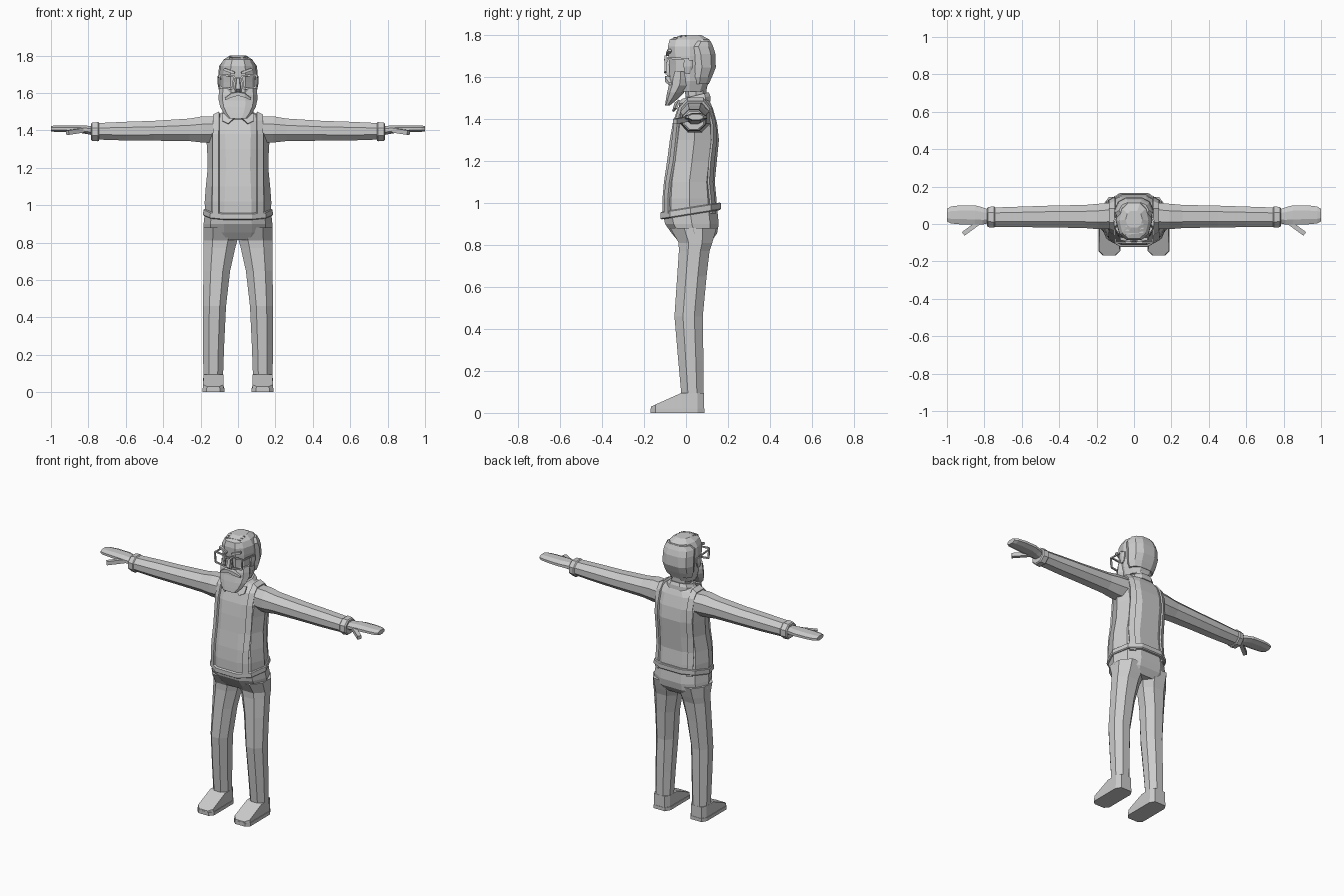
import bpy, bmesh, math
from mathutils import Vector

BODY = [(.4, 0), (.8, .16), (1, .5), (.8, .84), (.4, 1)]
OCT = [(1, .4), (.45, 1), (-.45, 1), (-1, .4), (-1, -.4), (-.45, -1), (.45, -1), (1, -.4)]


def finish(name, bm, mirror=False, thick=0):
    bmesh.ops.recalc_face_normals(bm, faces=bm.faces)
    me = bpy.data.meshes.new(name)
    bm.to_mesh(me)
    bm.free()
    ob = bpy.data.objects.new(name, me)
    bpy.context.collection.objects.link(ob)
    if thick:
        m = ob.modifiers.new("Thickness", 'SOLIDIFY')
        m.thickness, m.offset = thick, 0
    if mirror:
        ob.modifiers.new("Mirror", 'MIRROR')
    return ob


def loft(name, rings, mirror=False):
    """Join equal-length rings of points into a capped solid."""
    bm = bmesh.new()
    vs = [[bm.verts.new(p) for p in r] for r in rings]
    n = len(vs[0])
    for a, b in zip(vs, vs[1:]):
        for i in range(n):
            bm.faces.new((a[i], a[(i + 1) % n], b[(i + 1) % n], b[i]))
    bm.faces.new(vs[0])
    bm.faces.new(vs[-1])
    return finish(name, bm, mirror)


def body_ring(z, w, yf, yb, tilt=0):
    """Ten-sided horizontal ring symmetric in x; tilt raises the back."""
    right = [(u * w, yf + v * (yb - yf)) for u, v in BODY]
    pts = right + [(-x, y) for x, y in reversed(right)]
    return [(x, y, z + tilt * y) for x, y in pts]


def leg_ring(z, x0, x1, yf, yb):
    return [((x0 + x1) / 2 + u * (x1 - x0) / 2, (yf + yb) / 2 + v * (yb - yf) / 2, z) for u, v in OCT]


def arm_ring(x, cy, cz, ry, rz):
    return [(x, cy + u * ry, cz + v * rz) for u, v in OCT]


def bar(name, a, b, w, h, mirror=False):
    """Square bar between two points."""
    a, b = Vector(a), Vector(b)
    d = (b - a).normalized()
    s = d.cross(Vector((0, 0, 1)))
    s = s.normalized() if s.length > .01 else Vector((1, 0, 0))
    t = s.cross(d)
    q = [s * i * w / 2 + t * j * h / 2 for i, j in ((1, 1), (-1, 1), (-1, -1), (1, -1))]
    return loft(name, [[p + k for k in q] for p in (a, b)], mirror)


# Torso, belt and hips
TORSO = [(.95, .177, -.112, .15), (1.02, .178, -.112, .145), (1.1, .172, -.105, .137),
         (1.2, .162, -.09, .147), (1.3, .165, -.077, .157), (1.38, .172, -.063, .148),
         (1.45, .16, -.04, .128), (1.48, .12, -.015, .115), (1.505, .065, .0, .1)]
loft("shirt", [body_ring(*r) for r in TORSO])
loft("belt", [body_ring(z, w, -.122 + d, .166 - d, .16)
              for z, w, d in ((.94, .182, .006), (.945, .187, 0), (.972, .185, 0), (.976, .18, .006))])
loft("hips", [body_ring(*r) for r in ((.96, .177, -.112, .15), (.9, .184, -.1, .156),
                                      (.855, .185, -.068, .148), (.815, .16, -.035, .12))])

# Trouser legs and shoes
loft("trouser_leg", [leg_ring(*r) for r in (
    (.88, .002, .184, -.075, .145), (.81, .004, .185, -.035, .125), (.77, .015, .185, -.034, .112),
    (.65, .042, .185, -.042, .098), (.46, .064, .187, -.055, .08), (.25, .074, .187, -.037, .083),
    (.085, .08, .185, -.022, .084))], True)


def shoe_ring(y, hw, z0, z1, top):
    return [(.132 - hw, y, z0), (.132 + hw, y, z0), (.132 + hw * top, y, z1), (.132 - hw * top, y, z1)]


loft("shoe", [shoe_ring(*r) for r in ((.085, .038, 0, .095, 1), (.055, .056, 0, .095, .95),
                                      (-.022, .056, 0, .095, .95), (-.145, .057, .003, .04, .95),
                                      (-.167, .035, .008, .03, .9))], True)
loft("shoe_sole", [shoe_ring(*r) for r in ((.087, .04, 0, .022, 1), (.055, .059, 0, .022, 1),
                                           (-.145, .059, 0, .022, 1), (-.168, .036, 0, .022, 1))], True)

# Sleeves, cuffs, hands and thumbs
loft("sleeve", [arm_ring(*r) for r in (
    (.12, .045, 1.405, .07, .07), (.19, .04, 1.405, .068, .07), (.26, .04, 1.403, .062, .06),
    (.45, .04, 1.398, .058, .053), (.6, .038, 1.396, .055, .05), (.75, .036, 1.395, .052, .044))], True)
loft("cuff", [arm_ring(x, .037, 1.393, r, r * .9) for x, r in
              ((.742, .052), (.748, .057), (.78, .054), (.786, .047))], True)
loft("hand", [arm_ring(*r) for r in (
    (.77, .04, 1.398, .035, .025), (.81, .043, 1.403, .046, .022), (.85, .048, 1.407, .052, .02),
    (.93, .049, 1.409, .051, .018), (.98, .048, 1.409, .045, .017), (1, .047, 1.409, .034, .014))], True)
bar("thumb", (.82, .015, 1.402), (.912, -.052, 1.388), .024, .024, True)

# Braces laid over the shirt, front and back
bm = bmesh.new()


def skin_y(x, ring, back):
    z, w, yf, yb = ring
    t = .16 * max(0, (x / w - .4) / .4) * (yb - yf)
    return yb - t + .004 if back else yf + t - .004


path = []
for back in (0, 1):
    part = [[(x, skin_y(x, r, back), r[0]) for x in (.1, .132)] for r in TORSO[:7]]
    path += part[::-1] if back else part + [[(x, y, 1.495 - (x - .1) * .5) for x in (.1, .132)] for y in (.01, .08)]
vs = [[bm.verts.new(p) for p in row] for row in path]
for a, b in zip(vs, vs[1:]):
    bm.faces.new((a[0], a[1], b[1], b[0]))
finish("brace_strap", bm, True, .014)

# Neck and collar
loft("neck", [body_ring(*r) for r in ((1.45, .06, .005, .095), (1.57, .062, -.01, .1))])
loft("collar", [body_ring(*r) for r in ((1.455, .092, -.032, .118, .25), (1.48, .09, -.034, .116, .25),
                                        (1.5, .074, -.02, .108, .25))])
bm = bmesh.new()
bm.faces.new([bm.verts.new(p) for p in ((.008, -.05, 1.475), (.085, -.03, 1.49), (.082, -.048, 1.45), (.052, -.062, 1.435))])
finish("collar_flap", bm, True, .01)

# Head, ears, nose
loft("head", [body_ring(*r) for r in (
    (1.53, .08, -.055, .09), (1.58, .094, -.076, .112), (1.66, .098, -.08, .122),
    (1.7, .099, -.084, .124), (1.745, .096, -.086, .122), (1.778, .078, -.078, .112), (1.8, .045, -.02, .07))])
loft("ear", [leg_ring(*r) for r in ((1.615, .09, .102, -.005, .02), (1.65, .09, .109, -.012, .034),
                                    (1.68, .09, .109, -.01, .034))], True)
loft("nose", [[(-w, -.07, z), (w, -.07, z), (w * .6, y, z), (-w * .6, y, z)]
              for z, w, y in ((1.605, .02, -.088), (1.62, .02, -.105), (1.685, .01, -.088))])

# Hair around the back, strands combed over the top
loft("hair", [body_ring(*r) for r in (
    (1.565, .088, .02, .108), (1.6, .101, .012, .124), (1.645, .106, .01, .142),
    (1.71, .105, .0, .14), (1.745, .1, -.01, .129), (1.772, .08, .03, .116))])
for i, y in enumerate((-.055, -.035, -.012)):
    bar("hair_strand_%d" % (i + 1), (-.045, y, 1.785 + i * .004), (.05, y + .012, 1.785 + i * .005), .007, .008)

# Beard, moustache and eyebrows
loft("beard", [body_ring(*r) for r in (
    (1.463, .05, -.1, -.078), (1.49, .075, -.096, -.045), (1.525, .095, -.09, -.01),
    (1.56, .103, -.082, .02), (1.59, .103, -.079, .025), (1.625, .1, -.066, .015))])
loft("moustache", [[(x, -.06, z + h), (x, y, z + h * .6), (x, y, z - h), (x, -.06, z - h)]
                   for x, y, z, h in ((0, -.101, 1.597, .012), (.035, -.1, 1.59, .014), (.07, -.08, 1.568, .007))], True)
bar("eyebrow", (.018, -.088, 1.707), (.075, -.078, 1.727), .016, .014, True)

# Spectacles
corners = [(.02, -.099, 1.69), (.098, -.097, 1.697), (.095, -.097, 1.63), (.03, -.099, 1.622)]
for i, c in enumerate(corners):
    bar("lens_rim_%d" % (i + 1), c, corners[(i + 1) % 4], .009, .009, True)
bar("glasses_bridge", (-.022, -.1, 1.682), (.022, -.1, 1.682), .008, .008)
bar("glasses_temple", (.1, -.1, 1.69), (.106, .015, 1.685), .007, .009, True)
